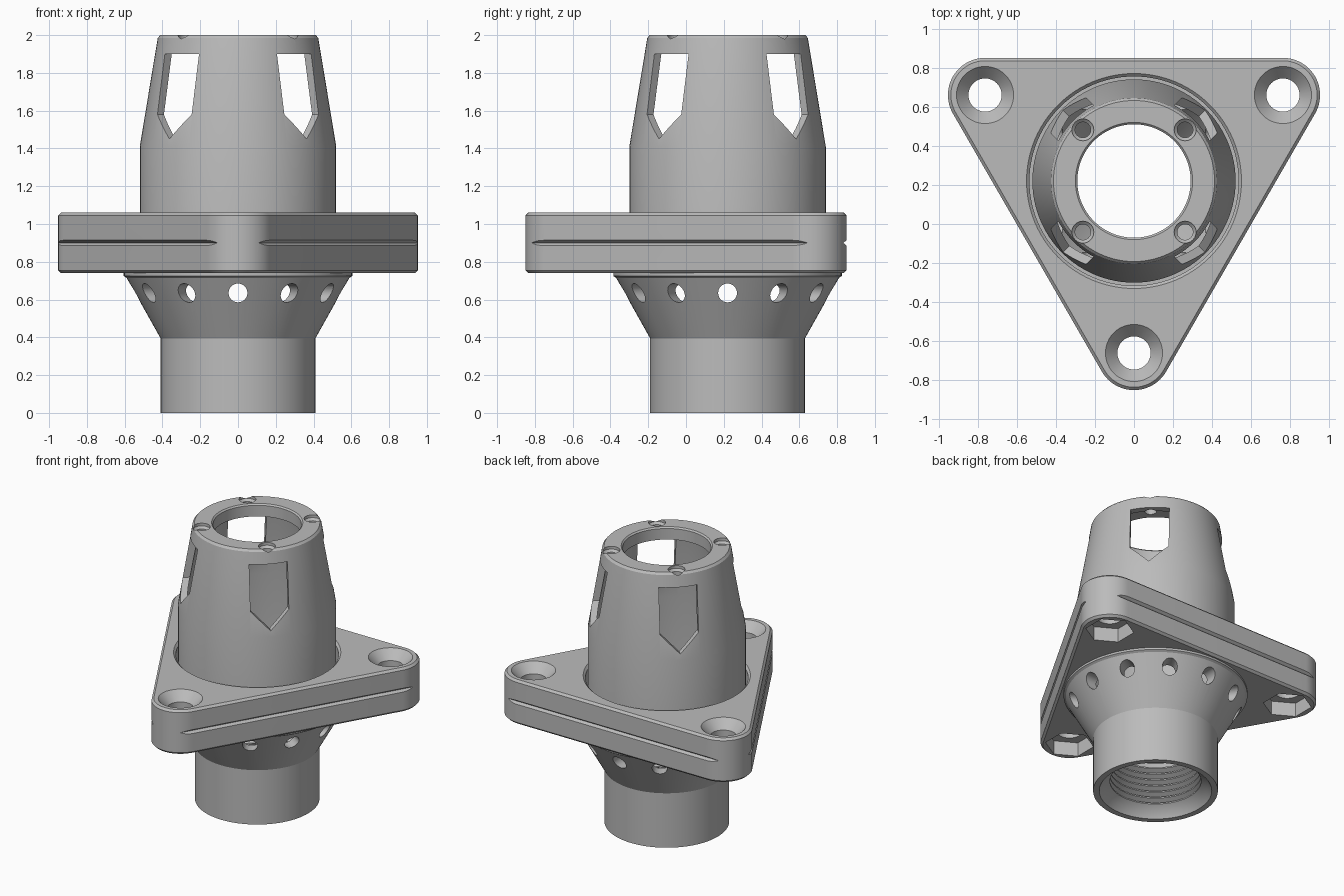
import bpy
import bmesh
from math import cos, sin, radians, pi
from mathutils import Matrix, Vector

if "Cube" in bpy.data.objects:
    bpy.data.objects.remove(bpy.data.objects["Cube"], do_unlink=True)

AXIS = Matrix.Translation((0, 0.22, 0))   # main axis of the round parts
CORNER = 0.88                             # bolt distance from the axis
SEGMENTS = 96
# Local x, y, z -> tangent, up, outward
OUTWARD = Matrix(((0, 0, 1), (1, 0, 0), (0, 1, 0))).to_4x4()

grey = bpy.data.materials.new("plain_grey")
grey.use_nodes = True
grey.diffuse_color = (0.5, 0.5, 0.5, 1)
grey.node_tree.nodes["Principled BSDF"].inputs["Base Color"].default_value = (0.5, 0.5, 0.5, 1)


def make_object(name, bm):
    bmesh.ops.recalc_face_normals(bm, faces=bm.faces)
    mesh = bpy.data.meshes.new(name)
    bm.to_mesh(mesh)
    bm.free()
    mesh.materials.append(grey)
    obj = bpy.data.objects.new(name, mesh)
    bpy.context.collection.objects.link(obj)
    return obj


def bridge(bm, a, b):
    for i in range(len(a)):
        j = (i + 1) % len(a)
        bm.faces.new((a[i], a[j], b[j], b[i]))


def loft(bm, loops):
    """Closed solid through a stack of matching loops."""
    rings = [[bm.verts.new(p) for p in loop] for loop in loops]
    for a, b in zip(rings, rings[1:]):
        bridge(bm, a, b)
    bm.faces.new(rings[0])
    bm.faces.new(rings[-1])


def circle(radius, count):
    return [(radius * cos(2 * pi * i / count), radius * sin(2 * pi * i / count))
            for i in range(count)]


def turn(angle, x=0, y=0, z=0):
    """Place something at an angle about the main axis."""
    return AXIS @ Matrix.Rotation(radians(angle), 4, 'Z') @ Matrix.Translation((x, y, z))


def cut(target, sections, matrices):
    """Subtract a loft of (outline, height) sections at every matrix."""
    bm = bmesh.new()
    for m in matrices:
        loft(bm, [[m @ Vector((x, y, h)) for x, y in outline] for outline, h in sections])
    cutter = make_object("cutter", bm)
    cutter.hide_render = True
    mod = target.modifiers.new("cut", 'BOOLEAN')
    mod.operation = 'DIFFERENCE'
    mod.solver = 'EXACT'
    mod.object = cutter
    bpy.context.view_layer.objects.active = target
    bpy.ops.object.modifier_apply(modifier=mod.name)
    bpy.data.objects.remove(cutter, do_unlink=True)


def smooth(obj):
    bpy.ops.object.select_all(action='DESELECT')
    obj.select_set(True)
    bpy.context.view_layer.objects.active = obj
    bpy.ops.object.shade_smooth_by_angle(angle=radians(25))


# Housing: threaded neck, perforated cone and tapered tower in one turned shell
outside = [(0.37, 0), (0.41, 0), (0.41, 0.395), (0.59, 0.715), (0.605, 0.725),
           (0.605, 0.742), (0.52, 0.742), (0.52, 1.41), (0.425, 1.985), (0.412, 2.0)]
inside = [(0.3, 2.0), (0.29, 1.99), (0.29, 1.91), (0.388, 1.91), (0.475, 1.41),
          (0.475, 0.655), (0.325, 0.395)]
thread = []
for i in range(7):
    top = 0.37 - 0.045 * i
    thread += [(0.335, top), (0.3, top - 0.018), (0.3, top - 0.027)]
profile = outside + inside + thread + [(0.345, 0.04)]

bm = bmesh.new()
rings = []
for i in range(SEGMENTS):
    m = turn(360 * i / SEGMENTS)
    rings.append([bm.verts.new(m @ Vector((r, 0, z))) for r, z in profile])
for i in range(SEGMENTS):
    bridge(bm, rings[i], rings[(i + 1) % SEGMENTS])
housing = make_object("housing", bm)

# Vent holes around the cone
vent = circle(0.05, 24)
cut(housing, [(vent, 0), (vent, 0.5)],
    [turn(30 * i, 0.3, 0, 0.635) @ OUTWARD for i in range(12)])

# Pointed windows in the tower
diagonals = [45, 135, 225, 315]
window = [(-0.128, 1.9), (-0.128, 1.58), (0, 1.45), (0.128, 1.58), (0.128, 1.9)]
cut(housing, [(window, 0), (window, 0.4)],
    [turn(a, 0.3) @ OUTWARD for a in diagonals])

# Countersunk screw holes in the top ring
small, wide = circle(0.04, 24), circle(0.056, 24)
cut(housing, [(small, 1.85), (small, 1.965), (wide, 1.98), (wide, 2.05)],
    [turn(a, 0.37) for a in diagonals])
smooth(housing)

# Flange: rounded triangle with chamfered rims
corners = [-90, 30, 150]


def triangle(radius, z):
    loop = []
    for a in corners:
        for step in range(25):
            b = radians(a - 60 + 5 * step)
            loop.append(AXIS @ Vector((CORNER * cos(radians(a)) + radius * cos(b),
                                       CORNER * sin(radians(a)) + radius * sin(b), z)))
    return loop


bm = bmesh.new()
loft(bm, [triangle(0.175, 0.74), triangle(0.19, 0.755),
          triangle(0.19, 1.045), triangle(0.175, 1.06)])
flange = make_object("flange", bm)

# Central bore with a small chamfer
bore, rim = circle(0.535, SEGMENTS), circle(0.565, SEGMENTS)
cut(flange, [(bore, 0.6), (bore, 1.045), (rim, 1.075)], [AXIS])

# Bolt holes: hexagonal nut pocket below, countersink above
bolt, sink = circle(0.085, 48), circle(0.165, 48)
cut(flange, [(bolt, 0.7), (bolt, 0.995), (sink, 1.08)], [turn(a, CORNER) for a in corners])
nut = circle(0.16, 6)
cut(flange, [(nut, 0.7), (nut, 0.84)], [turn(a, CORNER) for a in corners])

# V groove along each side
groove = [(-0.018, 0), (0, -0.014), (0.018, 0), (0, 0.014)]
cut(flange, [(groove, 0), (groove, 1.76)],
    [turn(a + 60, CORNER / 2 + 0.19, 0.88, 0.9) @ Matrix.Rotation(pi / 2, 4, 'X')
     for a in corners])
smooth(flange)
